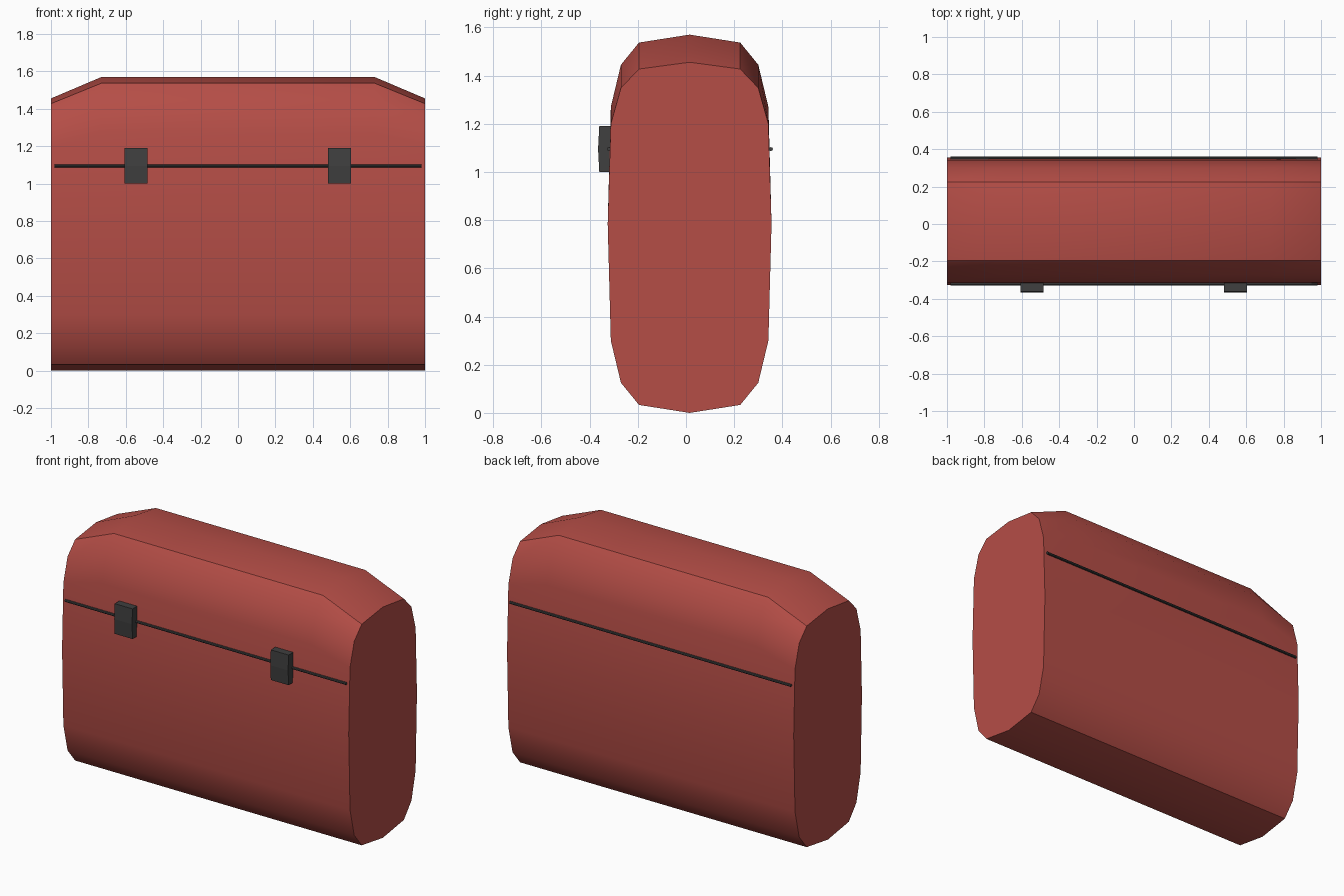
import bpy, bmesh, math

if "Cube" in bpy.data.objects:
    bpy.data.objects.remove(bpy.data.objects["Cube"])

def material(name, rgb):
    m = bpy.data.materials.new(name)
    m.diffuse_color = (*rgb, 1)
    m.use_nodes = True
    m.node_tree.nodes["Principled BSDF"].inputs["Base Color"].default_value = m.diffuse_color
    return m

red = material("brick red", (0.46, 0.075, 0.062))
grey = material("dark grey", (0.05, 0.05, 0.05))

def loft(name, sections, mat, smooth=False):
    """Join equal-length rings of points and cap both ends."""
    bm = bmesh.new()
    rings = [[bm.verts.new(p) for p in s] for s in sections]
    for a, b in zip(rings, rings[1:]):
        for i in range(len(a)):
            j = (i + 1) % len(a)
            bm.faces.new((a[i], a[j], b[j], b[i]))
    bm.faces.new(rings[0])
    bm.faces.new(rings[-1])
    bmesh.ops.recalc_face_normals(bm, faces=bm.faces)
    mesh = bpy.data.meshes.new(name)
    bm.to_mesh(mesh)
    bm.free()
    ob = bpy.data.objects.new(name, mesh)
    bpy.context.collection.objects.link(ob)
    mesh.materials.append(mat)
    if smooth:
        bpy.ops.object.select_all(action='DESELECT')
        ob.select_set(True)
        bpy.context.view_layer.objects.active = ob
        bpy.ops.object.shade_smooth_by_angle(angle=math.radians(30))
    return ob

# Case body: rounded cross-section, mirrored in both directions
MID_Y, MID_Z = 0.015, 0.785
quarter = [(0, 0.785), (0.21, 0.752), (0.285, 0.66), (0.327, 0.485), (0.34, 0)]
right = quarter + [(y, -z) for y, z in quarter[-2::-1]]
outline = right + [(-y, z) for y, z in right[-2:0:-1]]

def section(x, top):
    return [(x, MID_Y + y, MID_Z + (z * top if z > 0 else z)) for y, z in outline]

# The upper half slopes down toward each end
loft("case_body", [section(-1, 0.854), section(-0.73, 1),
                   section(0.73, 1), section(1, 0.854)], red, True)

# Lid seams along the front and back
for name, y in (("front_seam", -0.32), ("back_seam", 0.352)):
    ring = [(y + 0.009 * math.cos(k * math.pi / 4),
             1.095 + 0.008 * math.sin(k * math.pi / 4)) for k in range(8)]
    loft(name, [[(x, a, b) for a, b in ring] for x in (-0.98, 0.98)], grey, True)

# Latches with a very slightly bowed front
latch = [(-0.295, 1.0), (-0.36, 1.0), (-0.365, 1.095), (-0.36, 1.19), (-0.295, 1.19)]
for name, x in (("left_latch", -0.546), ("right_latch", 0.543)):
    loft(name, [[(x + d, y, z) for y, z in latch] for d in (-0.062, 0.062)], grey)
